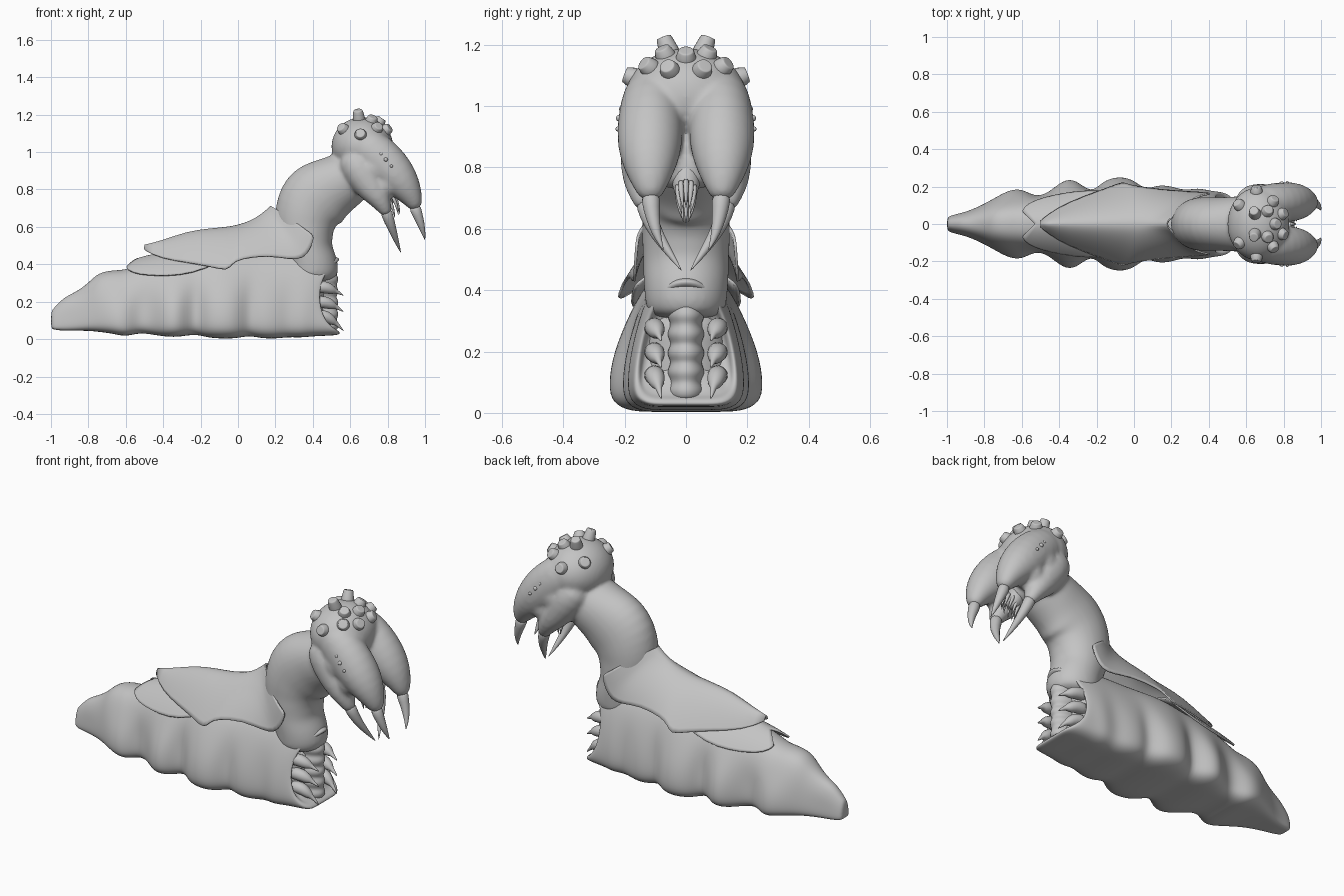
import bpy, bmesh, math
from mathutils import Vector

skin = bpy.data.materials.new("clay grey")
skin.diffuse_color = (0.55, 0.55, 0.55, 1)


def finish(bm, name, sub=0):
    bmesh.ops.recalc_face_normals(bm, faces=bm.faces)
    me = bpy.data.meshes.new(name)
    bm.to_mesh(me)
    bm.free()
    me.shade_smooth()
    me.materials.append(skin)
    ob = bpy.data.objects.new(name, me)
    bpy.context.collection.objects.link(ob)
    if sub:
        m = ob.modifiers.new("subdivide", 'SUBSURF')
        m.levels = m.render_levels = sub
    return ob


def skin_rings(bm, rings):
    vs = [[bm.verts.new(p) for p in r] for r in rings]
    n = len(vs[0])
    for a, b in zip(vs, vs[1:]):
        for i in range(n):
            j = (i + 1) % n
            bm.faces.new((a[i], a[j], b[j], b[i]))
    bm.faces.new(vs[0][::-1])
    bm.faces.new(vs[-1])


def tube(bm, pts, n=14):
    # points are (x, y, z, radius[, sideways radius])
    cs = [Vector(p[:3]) for p in pts]
    rings = []
    for i, p in enumerate(pts):
        t = (cs[min(i + 1, len(cs) - 1)] - cs[max(i - 1, 0)]).normalized()
        ref = Vector((0, 1, 0)) if abs(t.y) < 0.9 else Vector((1, 0, 0))
        side = (ref - t * t.dot(ref)).normalized()
        up = t.cross(side)
        rs = p[4] if len(p) > 4 else p[3]
        rings.append([cs[i] + side * rs * math.cos(2 * math.pi * k / n)
                      + up * p[3] * math.sin(2 * math.pi * k / n) for k in range(n)])
    skin_rings(bm, rings)


def flip(pts):
    return [(p[0], -p[1], *p[2:]) for p in pts]


def pair(bm, pts, n=14):
    tube(bm, pts, n)
    tube(bm, flip(pts), n)


def ball(bm, c, r):
    res = bmesh.ops.create_uvsphere(bm, u_segments=24, v_segments=16, radius=1)
    for v in res["verts"]:
        v.co = Vector((c[0] + v.co.x * r[0], c[1] + v.co.y * r[1], c[2] + v.co.z * r[2]))


# Larva body: bell-shaped sections along x, ending in an open collar
half = [(0.35, 0), (0.72, 0), (0.95, .06), (1, .18), (.94, .4), (.78, .68), (.52, .91), (.2, 1)]
section = half + [(-u, v) for u, v in reversed(half)]
body = [(-1, .06, .15, .03), (-.985, .05, .165, .045), (-.93, .045, .225, .06), (-.87, .045, .25, .08),
        (-.8, .045, .3, .11), (-.75, .04, .355, .14), (-.67, .03, .37, .174), (-.6, .012, .37, .182),
        (-.53, .035, .405, .162), (-.46, .025, .425, .178), (-.38, .012, .445, .224), (-.31, .012, .455, .228),
        (-.23, .028, .465, .192), (-.17, .01, .475, .225), (-.1, .003, .48, .246), (-.01, .003, .48, .238),
        (.06, .02, .48, .2), (.12, .005, .48, .208), (.2, .002, .48, .203), (.27, .012, .48, .188),
        (.34, .008, .48, .192), (.4, .016, .47, .182)]
# side bulges and dents fade out towards the back
rings = []
for i, (x, zb, zt, hw) in enumerate(body):
    mean = hw if i in (0, len(body) - 1) else (body[i - 1][3] + hw + body[i + 1][3]) / 3
    rings.append([(x, u * (hw + (hw - mean) * (1.2 if v < .5 else -.8)), zb + (zt - zb) * v)
                  for u, v in section])
for dx, s in ((0, 1.0), (.012, .95), (.0, .86), (-.05, .8)):
    rings.append([(.425 + dx + .11 * abs(2 * v - 1) ** 3, .175 * s * u, .23 + (v - .5) * .42 * s)
                  for u, v in section])
bm = bmesh.new()
skin_rings(bm, rings)
finish(bm, "larva_body", 2)

# Segmented chest column inside the collar
bm = bmesh.new()
col = []
for i in range(25):
    z = .04 + .34 * i / 24
    f = .014 * abs(math.sin(math.pi * (z - .04) / .062))
    col.append((.45, 0, z, .075 + f, .048 + f))
tube(bm, col, 16)
tube(bm, [(.37, 0, .03, .09, .12), (.37, 0, .1, .095, .14), (.37, 0, .25, .095, .13), (.39, 0, .34, .1, .12)], 16)
finish(bm, "chest_column", 1)

# Six small legs with claws
bm = bmesh.new()
for z, drop in ((.275, .03), (.195, .035), (.12, .055)):
    pair(bm, [(.40, .105, z, .03), (.44, .105, z + .005, .035), (.48, .1, z, .034),
              (.51, .093, z - drop * .5, .024), (.522, .09, z - drop * .6, .012),
              (.545, .085, z - drop, .008), (.565, .08, z - drop * 1.4, .001)], 10)
finish(bm, "chest_legs", 1)

# Neck, skull and jaw lobes fused into one smooth skin
bm = bmesh.new()
tube(bm, [(.40, 0, .3, .12, .125), (.40, 0, .36, .145, .135), (.395, 0, .42, .135, .14), (.375, 0, .47, .13, .142),
          (.365, 0, .52, .147, .142), (.36, 0, .56, .15, .146), (.358, 0, .61, .167, .143),
          (.365, 0, .66, .173, .147), (.385, 0, .715, .19, .145), (.43, 0, .765, .195, .146),
          (.48, 0, .80, .176, .145), (.535, 0, .83, .16, .15), (.62, 0, .88, .145, .15),
          (.68, 0, .92, .1, .13)], 20)
ball(bm, (.665, 0, 1.03), (.168, .2, .158))
tube(bm, [(.6, 0, 1.0, .1, .15), (.68, 0, .9, .11, .18), (.74, 0, .8, .075, .15), (.78, 0, .73, .045, .08)], 16)
for s in (1, -1):
    ball(bm, (.72, .12 * s, .91), (.1, .093, .11))
    ball(bm, (.79, .125 * s, .83), (.07, .08, .085))
pair(bm, [(.62, .1, 1.08, .08), (.70, .112, 1.02, .115, .1), (.775, .116, .95, .122, .11),
          (.845, .118, .875, .112, .11), (.903, .118, .805, .085, .09), (.94, .117, .74, .052, .058),
          (.955, .115, .69, .03, .032)], 16)
pair(bm, [(.59, .1, 1.0, .08), (.64, .12, .92, .1), (.7, .132, .83, .09, .085),
          (.75, .142, .76, .065, .07), (.785, .137, .7, .04, .045), (.8, .13, .66, .028)], 16)
head = finish(bm, "head_and_neck", 1)
m = head.modifiers.new("fuse", 'REMESH')
m.mode = 'VOXEL'
m.voxel_size = .01
m.use_smooth_shade = True
m = head.modifiers.new("soften", 'SMOOTH')
m.factor = .5
m.iterations = 10

# Jaw claws, front and rear pairs
bm = bmesh.new()
pair(bm, [(.94, .116, .72, .036), (.96, .113, .665, .028), (.98, .103, .61, .02),
          (.992, .09, .565, .011), (1.0, .072, .528, .001)], 12)
pair(bm, [(.785, .135, .70, .036), (.805, .125, .645, .03), (.828, .095, .58, .022),
          (.85, .05, .515, .012), (.872, .012, .46, .001)], 12)
finish(bm, "jaw_claws", 1)

# Mouth with a ring of teeth
bm = bmesh.new()
tube(bm, [(.74, 0, .82, .06), (.79, 0, .73, .045), (.81, 0, .69, .03)], 12)
for k in range(10):
    a = 2 * math.pi * k / 10
    x, y, z = .81 + .04 * math.cos(a), .028 * math.sin(a), .71 + .025 * math.cos(a)
    tube(bm, [(x - .015, y, z + .03, .012), (x, y, z, .011), (x + .012, y * .8, z - .04, .006),
              (x + .016, y * .5, z - .07, .001)], 6)
finish(bm, "mouth_teeth", 1)

# Blunt horns over the crown
bm = bmesh.new()
centre = Vector((.665, 0, 1.03))
dirs = [(-.02, .06, .16), (-.1, .1, .09), (.08, .125, .1), (-.01, .18, .065), (.09, 0, .13),
        (.13, .055, .09), (.05, .07, .14)]
for i, d in enumerate(dirs):
    for s in ((1, -1) if d[1] else (1,)):
        v = Vector((d[0], d[1] * s, d[2]))
        k = 1 / math.sqrt((v.x / .165) ** 2 + (v.y / .195) ** 2 + (v.z / .156) ** 2)
        p, n = centre + v * k, v.normalized()
        L = .05 if i == 0 else .025
        tube(bm, [(*(p + n * h), r) for h, r in
                  ((-.03, .038), (0, .036), (L * .8, .028), (L * .97, .026), (L, .022))], 10)
finish(bm, "crown_horns", 1)

# Tiny eyes on the cheeks
bm = bmesh.new()
for x, y, z, r in ((.765, .208, .99, .01), (.79, .217, .96, .011), (.82, .222, .925, .008)):
    for s in (1, -1):
        ball(bm, (x, y * s, z), (r, r, r))
finish(bm, "eyes", 0)


# Back plates: rows of (ridge x, ridge z, edge x, edge z, edge y, roundness)
def plate(name, rows, n=8):
    bm = bmesh.new()
    grid = []
    for xt, zt, xb, zb, yb, rnd in rows:
        r = []
        for k in range(-n, n + 1):
            s = abs(k) / n
            y = yb * (s + (math.sin(s * math.pi / 2) - s) * rnd) * (1 if k > 0 else -1)
            r.append(bm.verts.new((xt + (xb - xt) * s, y, zb + (zt - zb) * (1 - s ** (1.6 - .5 * rnd)))))
        grid.append(r)
    for a, b in zip(grid, grid[1:]):
        for i in range(2 * n):
            bm.faces.new((a[i], a[i + 1], b[i + 1], b[i]))
    ob = finish(bm, name, 1)
    m = ob.modifiers.new("thickness", 'SOLIDIFY')
    m.thickness = .009
    m.offset = 0
    return ob


plate("back_shell", [(-.5, .5, -.5, .475, .015, 0), (-.4, .525, -.41, .43, .085, 0),
                     (-.27, .575, -.27, .41, .145, 0), (-.15, .59, -.13, .385, .195, 0),
                     (-.04, .6, -.06, .365, .225, 0), (.0, .61, -.03, .405, .21, 0),
                     (.04, .62, .01, .43, .2, .1), (.09, .645, .16, .45, .18, .3),
                     (.125, .675, .28, .425, .172, .6), (.145, .695, .35, .43, .168, .8),
                     (.155, .705, .385, .48, .165, 1), (.165, .713, .4, .52, .163, 1), (.168, .715, .408, .552, .16, 1)])
plate("under_wing", [(-.53, .43, -.6, .38, .07, 0), (-.5, .44, -.565, .355, .11, .2),
                     (-.46, .45, -.49, .342, .138, .2), (-.38, .468, -.38, .338, .163, .2),
                     (-.25, .485, -.25, .35, .18, .2), (-.12, .495, -.1, .41, .17, .2)])
